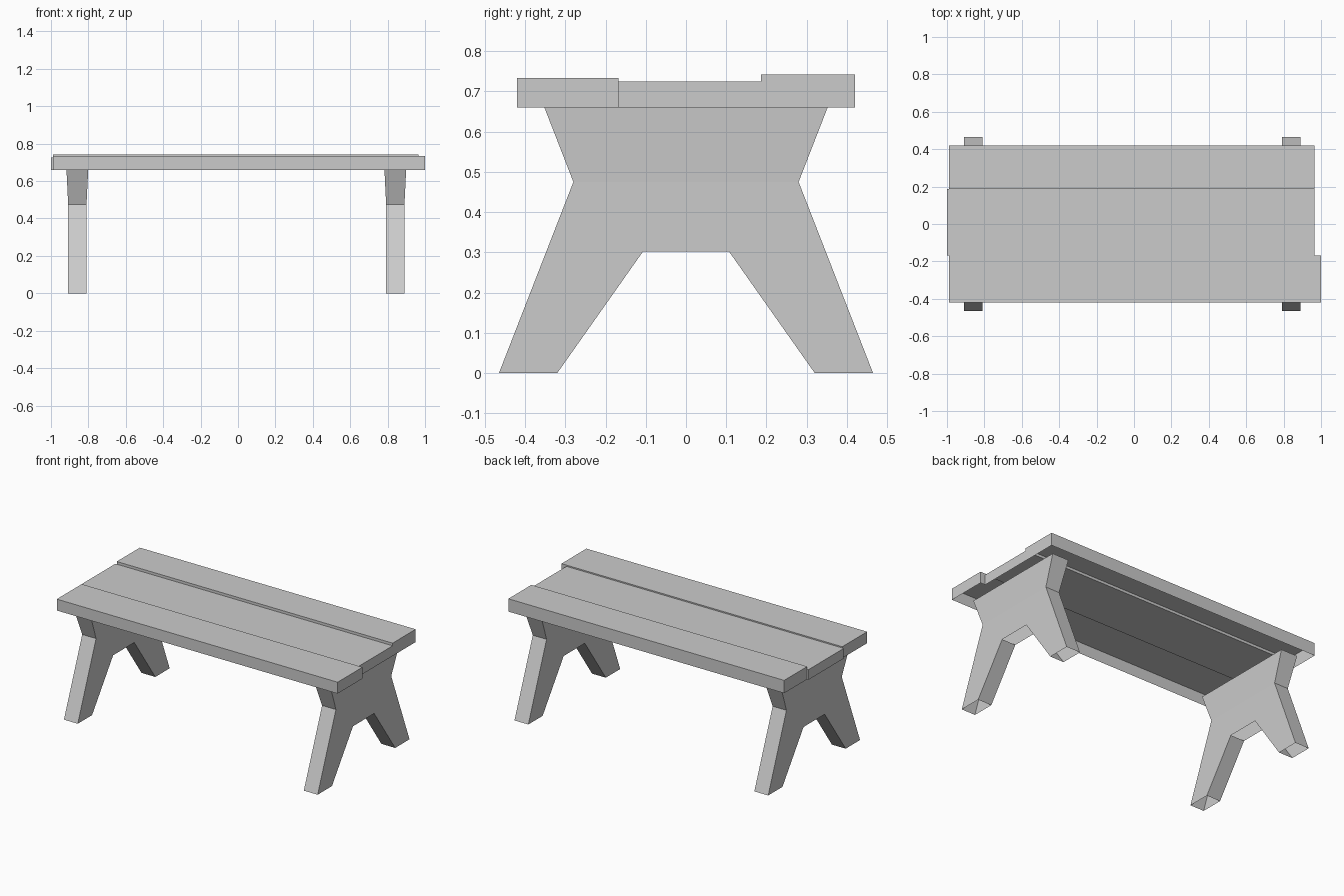
import bpy
import bmesh

cube = bpy.data.objects.get("Cube")
if cube:
    bpy.data.objects.remove(cube, do_unlink=True)

# Single flat grey
grey = bpy.data.materials.new("plain grey")
grey.use_nodes = True
colour = (0.6, 0.6, 0.6, 1)
grey.diffuse_color = colour
grey.node_tree.nodes["Principled BSDF"].inputs["Base Color"].default_value = colour

UNDERSIDE = 0.66


def add_object(name, bm):
    mesh = bpy.data.meshes.new(name)
    bm.to_mesh(mesh)
    bm.free()
    mesh.materials.append(grey)
    obj = bpy.data.objects.new(name, mesh)
    bpy.context.scene.collection.objects.link(obj)
    return obj


def quad(bm, *corners):
    bm.faces.new([bm.verts.new(c) for c in corners])


def height_at(board, x):
    """Top of a board at x, or the underside level past its ends."""
    return board[4] if board[2] < x < board[3] else UNDERSIDE


def joint(bm, y, front, back):
    """Upright faces where two neighbouring boards differ in height or length."""
    xs = sorted({*front[2:4], *back[2:4]})
    for x0, x1 in zip(xs, xs[1:]):
        middle = (x0 + x1) / 2
        zf, zb = height_at(front, middle), height_at(back, middle)
        if zb > zf:
            quad(bm, (x0, y, zf), (x1, y, zf), (x1, y, zb), (x0, y, zb))
        elif zf > zb:
            quad(bm, (x1, y, zb), (x0, y, zb), (x0, y, zf), (x1, y, zf))


def seat(name, boards):
    """Seat of side-by-side boards, hollow underneath."""
    bm = bmesh.new()
    for y0, y1, x0, x1, z in boards:
        quad(bm, (x0, y0, z), (x1, y0, z), (x1, y1, z), (x0, y1, z))
        quad(bm, (x1, y0, UNDERSIDE), (x1, y1, UNDERSIDE), (x1, y1, z), (x1, y0, z))
        quad(bm, (x0, y1, UNDERSIDE), (x0, y0, UNDERSIDE), (x0, y0, z), (x0, y1, z))
    first, last = boards[0], boards[-1]
    joint(bm, first[0], (*first[:4], UNDERSIDE), first)
    for front, back in zip(boards, boards[1:]):
        joint(bm, back[0], front, back)
    joint(bm, last[1], last, (*last[:4], UNDERSIDE))
    bmesh.ops.remove_doubles(bm, verts=bm.verts, dist=0.0005)
    return add_object(name, bm)


def trestle(name, centre):
    """Splayed leg panel, pinched at the waist, thicker at the top, open at its level ends."""
    half, top_half, waist = 0.049, 0.058, 0.475
    left_edge = [(0.107, 0.302), (0.32, 0), (0.465, 0), (0.28, waist), (0.352, UNDERSIDE)]
    outline = left_edge + [(-y, z) for y, z in reversed(left_edge)]
    bm = bmesh.new()
    sides = []
    for sign in (-1, 1):
        ring = []
        for y, z in outline:
            thickness = top_half if z == UNDERSIDE else half
            ring.append(bm.verts.new((centre + sign * thickness, y, z)))
        # lower panel with the two feet, then the upper flared panel
        bm.faces.new(ring[:4] + ring[6:])
        bm.faces.new(ring[3:7])
        sides.append(ring)
    a, b = sides
    for i in range(len(a)):
        j = (i + 1) % len(a)
        bm.faces.new((a[i], a[j], b[j], b[i]))
    bmesh.ops.recalc_face_normals(bm, faces=bm.faces)
    bm.normal_update()
    level = [f for f in bm.faces if abs(f.normal.z) > 0.99]
    bmesh.ops.delete(bm, geom=level, context='FACES')
    return add_object(name, bm)


# Three seat boards, front to back: y range, x range, top height
seat("seat_boards", [
    (-0.42, -0.168, -0.99, 1.0, 0.733),
    (-0.168, 0.187, -1.0, 0.965, 0.725),
    (0.187, 0.42, -0.99, 0.965, 0.742),
])

# Trestle legs
trestle("right_trestle", -0.859)
trestle("left_trestle", 0.841)
